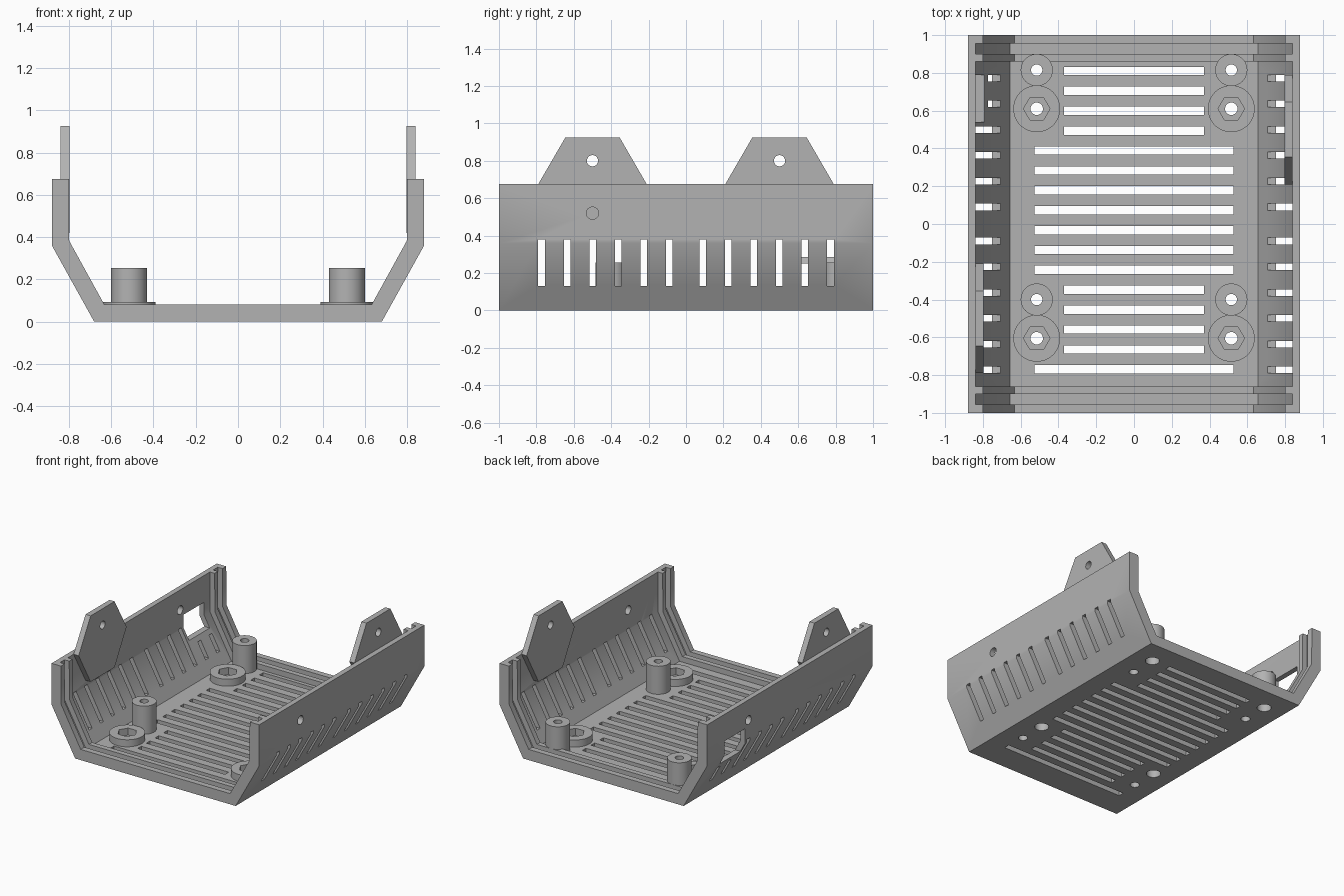
import bpy, bmesh, math
from mathutils import Matrix

if "Cube" in bpy.data.objects:
    bpy.data.objects.remove(bpy.data.objects["Cube"])

grey = bpy.data.materials.new("mid_grey")
grey.diffuse_color = (0.45, 0.45, 0.45, 1)
grey.use_nodes = True
grey.node_tree.nodes["Principled BSDF"].inputs["Base Color"].default_value = grey.diffuse_color


def finish(name, bm):
    bmesh.ops.recalc_face_normals(bm, faces=bm.faces)
    me = bpy.data.meshes.new(name)
    bm.to_mesh(me)
    bm.free()
    me.materials.append(grey)
    ob = bpy.data.objects.new(name, me)
    bpy.context.collection.objects.link(ob)
    return ob


def prism(bm, pts, axis, a, b):
    """Extrude a profile: (x, z) along y, or (y, z) along x."""
    place = (lambda p, t: (p[0], t, p[1])) if axis == 'y' else (lambda p, t: (t, p[0], p[1]))
    face = bm.faces.new([bm.verts.new(place(p, a)) for p in pts])
    ext = bmesh.ops.extrude_face_region(bm, geom=[face])
    verts = [g for g in ext["geom"] if isinstance(g, bmesh.types.BMVert)]
    bmesh.ops.translate(bm, verts=verts, vec=(0, b - a, 0) if axis == 'y' else (b - a, 0, 0))


def box(bm, x0, x1, y0, y1, z0, z1):
    prism(bm, [(x0, z0), (x1, z0), (x1, z1), (x0, z1)], 'y', y0, y1)


def cyl(bm, x, y, r, z0, z1, n=40):
    bmesh.ops.create_cone(bm, cap_ends=True, segments=n, radius1=r, radius2=r, depth=z1 - z0,
                          matrix=Matrix.Translation((x, y, (z0 + z1) / 2)))


def cyl_x(bm, x0, x1, y, z, r):
    m = Matrix.Translation(((x0 + x1) / 2, y, z)) @ Matrix.Rotation(math.pi / 2, 4, 'Y')
    bmesh.ops.create_cone(bm, cap_ends=True, segments=32, radius1=r, radius2=r,
                          depth=x1 - x0, matrix=m)


def cut(ob, bm):
    """Subtract the solids in bm from ob, then drop the cutter."""
    cutter = finish("cutter", bm)
    cutter.hide_render = True
    mod = ob.modifiers.new("cut", 'BOOLEAN')
    mod.operation, mod.solver, mod.object = 'DIFFERENCE', 'EXACT', cutter
    bpy.context.view_layer.objects.active = ob
    bpy.ops.object.modifier_apply(modifier=mod.name)
    bpy.data.objects.remove(cutter)


def smooth(ob):
    bpy.ops.object.select_all(action='DESELECT')
    ob.select_set(True)
    bpy.context.view_layer.objects.active = ob
    bpy.ops.object.shade_smooth_by_angle(angle=math.radians(30))


TOP = 0.675


def half_profile(t):
    """Right half of the tray outline, offset inward by t."""
    return [(0.68 - t * math.tan(math.radians(30)), t),
            (0.88 - t, 0.36 + t * math.tan(math.radians(15)))]


def outline(t, top):
    h = half_profile(t) + [(0.88 - t, top)]
    return h + [(-x, z) for x, z in reversed(h)]


# Tray: solid trough with thick walls
bm = bmesh.new()
right = half_profile(0) + [(0.88, TOP), (0.80, TOP)] + half_profile(0.082)[::-1]
prism(bm, right + [(-x, z) for x, z in reversed(right)], 'y', -1, 1)
tray = finish("tray", bm)

# Thinned middle and the two panel grooves
bm = bmesh.new()
for a, b in ((-0.86, 0.86), (-0.955, -0.90), (0.90, 0.955)):
    prism(bm, outline(0.04, 0.9), 'y', a, b)
cut(tray, bm)

# Floor and wall vents, connector opening, screw holes
POSTS = [(sx * 0.515, y) for sx in (-1, 1) for y in (0.815, -0.40)]
DISCS = [(sx * 0.515, y) for sx in (-1, 1) for y in (0.61, -0.605)]
bm = bmesh.new()
for i in range(16):
    y = 0.81 - 0.1053 * i
    w = 0.37 if i < 4 or 11 <= i <= 14 else 0.527
    box(bm, -w, w, y - 0.022, y + 0.022, -0.1, 0.1)
for i in range(6):
    for sy in (-1, 1):
        y = sy * (0.09 + 0.1365 * i)
        box(bm, 0.66, 1, y - 0.0175, y + 0.0175, 0.13, 0.38)
        box(bm, -1, -0.66, y - 0.0175, y + 0.0175, 0.13, 0.25 if y > 0.6 else 0.38)
box(bm, -1, -0.7, 0.54, 0.79, 0.285, 0.47)
for s in (-1, 1):
    cyl_x(bm, s * 0.86 - 0.1, s * 0.86 + 0.1, -s * 0.5, 0.52, 0.033)
for x, y in POSTS:
    cyl(bm, x, y, 0.05, -0.1, 0.1)
for x, y in DISCS:
    cyl(bm, x, y, 0.033, -0.1, 0.1)
cut(tray, bm)
smooth(tray)

# Screw posts, counterbored from below
for i, (x, y) in enumerate(POSTS):
    bm = bmesh.new()
    cyl(bm, x, y, 0.085, 0.03, 0.255)
    post = finish(f"screw_post_{i}", bm)
    for r, z0, z1 in ((0.05, -0.1, 0.2), (0.03, 0.1, 0.4)):
        bm = bmesh.new()
        cyl(bm, x, y, r, z0, z1)
        cut(post, bm)
    smooth(post)

# Discs with hexagonal nut pockets
for i, (x, y) in enumerate(DISCS):
    bm = bmesh.new()
    cyl(bm, x, y, 0.124, 0.03, 0.094, 56)
    disc = finish(f"nut_disc_{i}", bm)
    bm = bmesh.new()
    ring = [bm.verts.new((x + 0.07 * math.cos(k * math.pi / 3),
                          y + 0.07 * math.sin(k * math.pi / 3), -0.1)) for k in range(6)]
    ext = bmesh.ops.extrude_face_region(bm, geom=[bm.faces.new(ring)])
    bmesh.ops.translate(bm, vec=(0, 0, 0.4),
                        verts=[g for g in ext["geom"] if isinstance(g, bmesh.types.BMVert)])
    cut(disc, bm)
    smooth(disc)

# Side tabs, one on each wall at opposite ends
for s, name in ((-1, "left_tab"), (1, "right_tab")):
    c = s * 0.5
    bm = bmesh.new()
    prism(bm, [(c - 0.145, 0.925), (c - 0.29, TOP), (c - 0.145, 0.42),
               (c + 0.145, 0.42), (c + 0.29, TOP), (c + 0.145, 0.925)], 'x', s * 0.797, s * 0.84)
    tab = finish(name, bm)
    bm = bmesh.new()
    cyl_x(bm, s * 0.82 - 0.1, s * 0.82 + 0.1, c, 0.80, 0.03)
    cut(tab, bm)
    smooth(tab)
